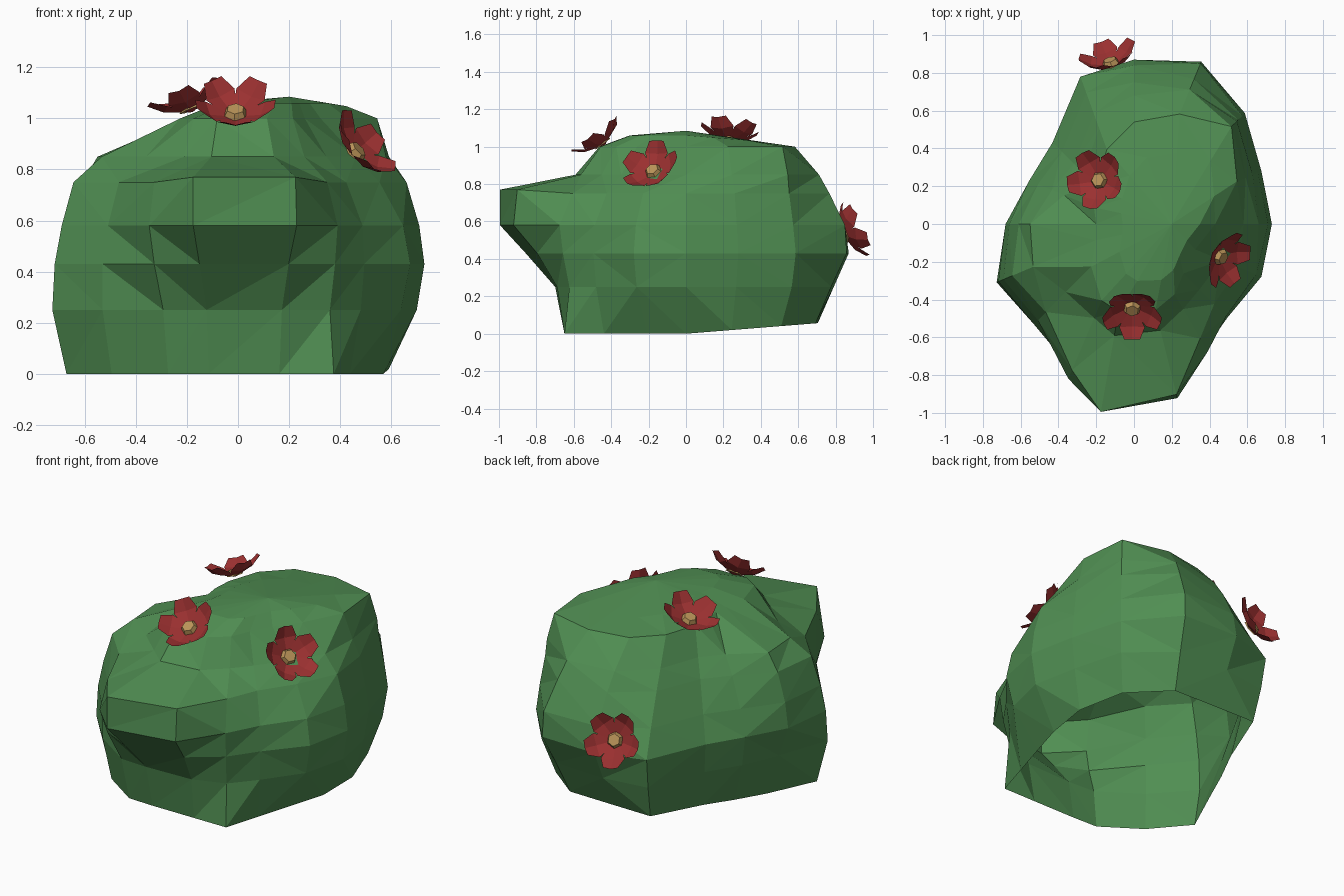
import bpy, bmesh
from math import cos, sin, tau, radians
from mathutils import Vector, Matrix

if "Cube" in bpy.data.objects:
    bpy.data.objects.remove(bpy.data.objects["Cube"])


def material(name, rgb):
    m = bpy.data.materials.new(name)
    m.diffuse_color = (*rgb, 1)
    m.use_nodes = True
    m.node_tree.nodes["Principled BSDF"].inputs["Base Color"].default_value = m.diffuse_color
    return m


GREEN = material("leaf_green", (0.08, 0.27, 0.085))
RED = material("petal_red", (0.33, 0.03, 0.03))
TAN = material("center_tan", (0.5, 0.3, 0.1))


def finish(name, bm, mat):
    mesh = bpy.data.meshes.new(name)
    bm.to_mesh(mesh)
    bm.free()
    mesh.materials.append(mat)
    ob = bpy.data.objects.new(name, mesh)
    bpy.context.collection.objects.link(ob)
    return ob


# Bush: outlines by height, as radii at these angles (0 = +x, 90 = back)
ANGLES = (0, 22.5, 45, 67.5, 90, 110, 135, 157.5, 180, 203, 225, 247, 260, 284, 300, 315, 337.5)
LEVELS = {
    0.00: (.57, .64, .72, .75, .70, .75, .53, .50, .54, .73, .70, .70, .66, .67, .75, .62, .55),
    0.25: (.70, .70, .80, .84, .79, .80, .58, .57, .62, .79, .75, .75, .71, .71, .72, .68, .69),
    0.43: (.73, .73, .83, .93, .87, .83, .61, .60, .68, .78, .75, .84, .87, .82, .76, .70, .73),
    0.58: (.71, .71, .81, .92, .84, .74, .54, .55, .66, .75, .72, .89, 1.01, .95, .78, .69, .70),
    0.75: (.66, .68, .78, .83, .75, .62, .45, .47, .61, .70, .66, .84, 1.01, .93, .70, .60, .60),
    0.85: (.58, .64, .77, .77, .68, .54, .38, .40, .55, .58, .51, .54, .60, .58, .52, .49, .50),
    1.00: (.43, .59, .73, .63, .54, .42, .29, .23, .20, .22, .32, .44, .47, .47, .43, .37, .35),
}
N = len(ANGLES)
bm = bmesh.new()
rings = []
for z, radii in LEVELS.items():
    ring = []
    for a, r in zip(ANGLES, radii):
        x, y = r * cos(radians(a)), r * sin(radians(a))
        lift = max(0, 0.08 * y) if z == 0 else 0
        if z == 0.75 and a in (260, 284):   # blunt tip of the front bulge
            lift = 0.02
        ring.append(bm.verts.new((x, y, z + lift)))
    rings.append(ring)
# rounded crown, slightly lower at the back
peak = Vector((0.2, 0.0, 1.085))
crown = [peak.lerp(v.co, 0.65) for v in rings[-1]]
rings.append([bm.verts.new((c.x, c.y, 1.06 - 0.08 * max(c.y, 0))) for c in crown])
for a, b in zip(rings, rings[1:]):
    for i in range(N):
        j = (i + 1) % N
        bm.faces.new((a[i], a[j], b[j], b[i]))
top = bm.verts.new(peak)
for i in range(N):
    bm.faces.new((rings[-1][i], rings[-1][(i + 1) % N], top))
# the underside stays open
bmesh.ops.triangulate(bm, faces=bm.faces, quad_method='SHORT_EDGE')
finish("bush", bm, GREEN)


def flower(name, loc, normal, phase):
    rot = Vector(normal).to_track_quat('Z', 'Y').to_matrix().to_4x4()
    place = Matrix.Translation(loc) @ rot @ Matrix.Rotation(radians(phase), 4, 'Z')
    # five cupped petals, each folded along its middle
    profile = [(0.0, 0.014, -0.005), (0.1, 0.068, 0.03), (0.152, 0.042, 0.075)]
    bm = bmesh.new()
    for k in range(5):
        turn = Matrix.Rotation(tau * k / 5, 4, 'Z')
        rows = []
        for r, w, h in profile:
            rows.append([bm.verts.new(turn @ Vector(p)) for p in
                         ((r, -w, h + w * 0.2), (r * 1.05, 0, h), (r, w, h + w * 0.2))])
        for a, b in zip(rows, rows[1:]):
            for i in range(2):
                bm.faces.new((a[i], b[i], b[i + 1], a[i + 1]))
    finish(name + "_petals", bm, RED).matrix_world = place
    # faceted button in the middle
    bm = bmesh.new()
    bmesh.ops.create_cone(bm, cap_ends=True, segments=6, radius1=0.05, radius2=0.035,
                          depth=0.03, matrix=Matrix.Translation((0, 0, 0.02)))
    finish(name + "_center", bm, TAN).matrix_world = place


flower("front_flower", (-0.01, -0.44, 1.01), (0, -0.6, 0.8), 54)
flower("top_flower", (-0.18, 0.23, 1.03), (-0.35, 0.1, 0.9), 80)
flower("right_flower", (0.45, -0.17, 0.86), (0.7, -0.35, 0.6), 90)
flower("back_flower", (-0.12, 0.84, 0.53), (-0.25, 0.85, 0.4), 60)
